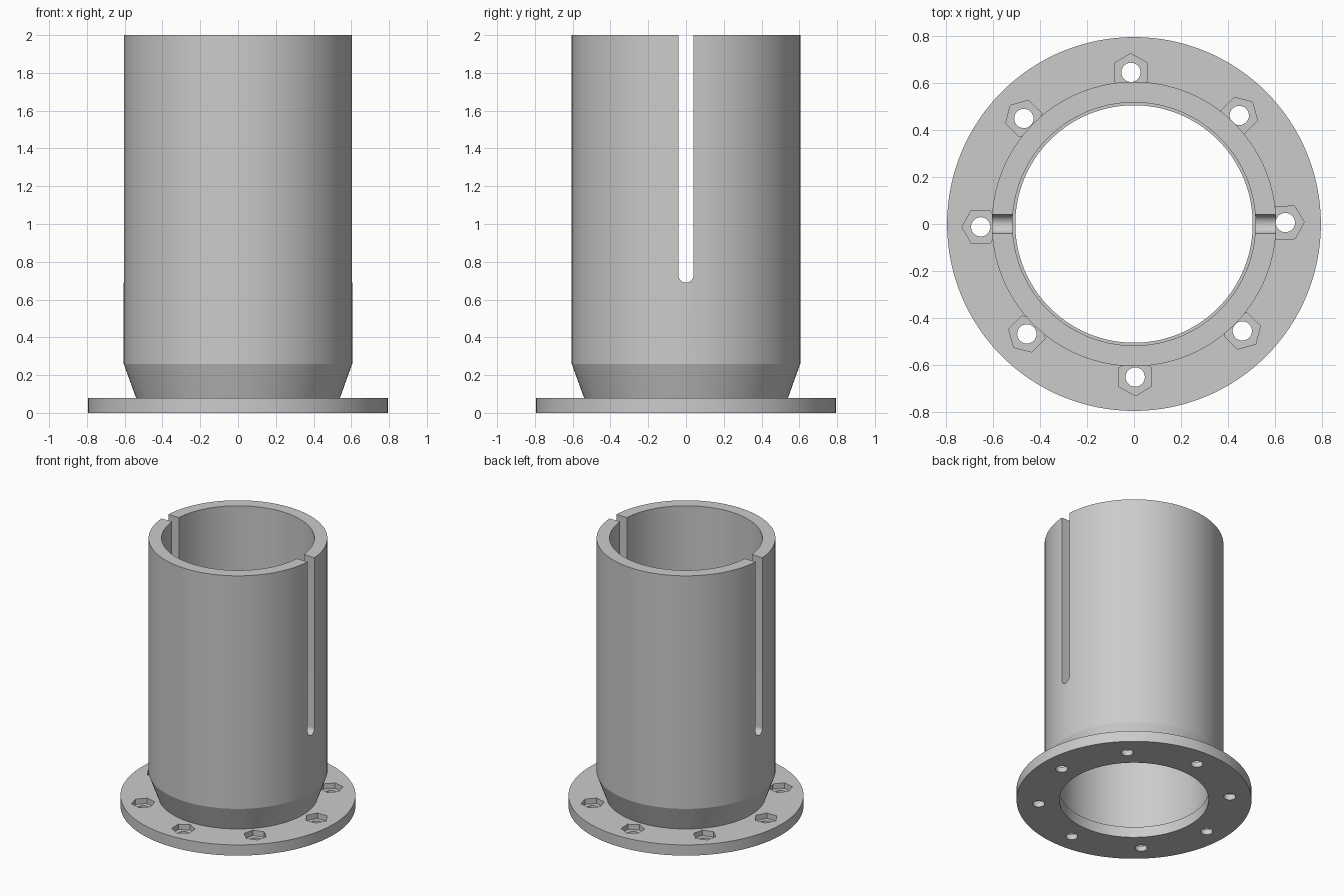
import bpy, bmesh, math
from mathutils import Matrix, Vector

if "Cube" in bpy.data.objects:
    bpy.data.objects.remove(bpy.data.objects["Cube"], do_unlink=True)

SEGMENTS = 128
FLANGE_TOP = 0.08

grey = bpy.data.materials.new("plain grey")
grey.use_nodes = True
colour = (0.6, 0.6, 0.6, 1)
grey.diffuse_color = colour
grey.node_tree.nodes["Principled BSDF"].inputs["Base Color"].default_value = colour


def add_object(name, bm):
    bmesh.ops.recalc_face_normals(bm, faces=bm.faces)
    mesh = bpy.data.meshes.new(name)
    bm.to_mesh(mesh)
    bm.free()
    mesh.materials.append(grey)
    obj = bpy.data.objects.new(name, mesh)
    bpy.context.collection.objects.link(obj)
    return obj


def revolve(name, profile):
    """Closed ring from a closed (radius, height) profile."""
    bm = bmesh.new()
    rings = []
    for i in range(SEGMENTS):
        a = math.tau * i / SEGMENTS
        rings.append([bm.verts.new((r * math.cos(a), r * math.sin(a), z)) for r, z in profile])
    n = len(profile)
    for i, ring in enumerate(rings):
        after = rings[(i + 1) % SEGMENTS]
        for j in range(n):
            k = (j + 1) % n
            bm.faces.new((ring[j], after[j], after[k], ring[k]))
    return add_object(name, bm)


def prism(bm, centre, angle, sides, radius, z0, z1):
    spot = Matrix.Translation((*centre, (z0 + z1) / 2)) @ Matrix.Rotation(angle, 4, "Z")
    bmesh.ops.create_cone(bm, cap_ends=True, segments=sides, radius1=radius,
                          radius2=radius, depth=z1 - z0, matrix=spot)


def cut(target, cutter):
    bpy.context.view_layer.objects.active = target
    mod = target.modifiers.new("cut", "BOOLEAN")
    mod.operation = "DIFFERENCE"
    mod.solver = "EXACT"
    mod.object = cutter
    bpy.ops.object.modifier_apply(modifier=mod.name)
    bpy.data.objects.remove(cutter, do_unlink=True)


# Mounting flange and the tapered-foot tube seated in it
flange = revolve("flange", [(0.505, 0), (0.795, 0), (0.795, FLANGE_TOP), (0.505, FLANGE_TOP)])
tube = revolve("tube", [(0.517, 0.06), (0.54, 0.06), (0.54, FLANGE_TOP),
                        (0.605, 0.26), (0.605, 2), (0.517, 2)])

# Eight bolt holes with hexagonal nut recesses
holes, recesses = bmesh.new(), bmesh.new()
for i in range(8):
    a = math.radians(0.8 + 45 * i)
    spot = (0.648 * math.cos(a) - 0.004, 0.648 * math.sin(a) - 0.003)
    prism(holes, spot, a, 32, 0.041, -0.1, 0.2)
    prism(recesses, spot, a + math.pi / 6, 6, 0.08, 0.04, 0.2)
cut(flange, add_object("recess_cutter", recesses))
cut(flange, add_object("hole_cutter", holes))

# Round-bottomed slot through both side walls, open at the top
slot = bmesh.new()
half, low, steps = 0.04, 0.73, 16
outline = [(half, 2.2), (-half, 2.2)]
for i in range(steps + 1):
    a = math.pi + math.pi * i / steps
    outline.append((half * math.cos(a), low + half * math.sin(a)))
face = slot.faces.new([slot.verts.new((-1, y, z)) for y, z in outline])
grown = bmesh.ops.extrude_face_region(slot, geom=[face])["geom"]
bmesh.ops.translate(slot, vec=Vector((2, 0, 0)),
                    verts=[v for v in grown if isinstance(v, bmesh.types.BMVert)])
cut(tube, add_object("slot_cutter", slot))

# Smooth round walls, sharp rims
for obj in (flange, tube):
    bpy.ops.object.select_all(action="DESELECT")
    obj.select_set(True)
    bpy.context.view_layer.objects.active = obj
    bpy.ops.object.shade_smooth_by_angle(angle=math.radians(18))
